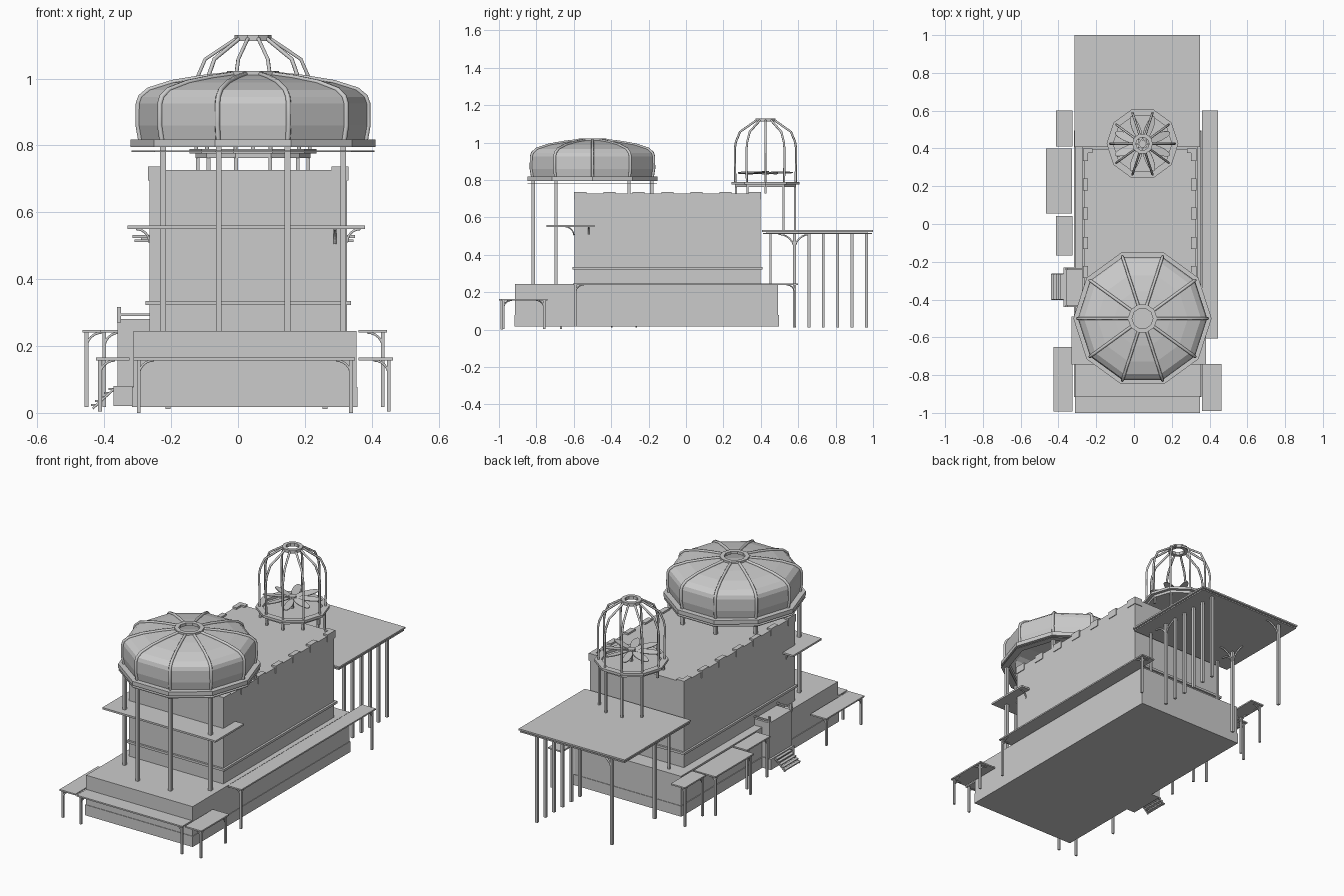
import bpy, bmesh
from math import sin, cos, pi, radians
from mathutils import Vector

if "Cube" in bpy.data.objects:
    bpy.data.objects.remove(bpy.data.objects["Cube"])


def finish(name, bm, smooth=False):
    bmesh.ops.recalc_face_normals(bm, faces=bm.faces)
    me = bpy.data.meshes.new(name)
    bm.to_mesh(me)
    bm.free()
    ob = bpy.data.objects.new(name, me)
    bpy.context.collection.objects.link(ob)
    return ob


def add_box(bm, x0, x1, y0, y1, z0, z1):
    vs = bmesh.ops.create_cube(bm, size=1)["verts"]
    for v in vs:
        v.co = Vector(((x0 + x1) / 2 + v.co.x * (x1 - x0),
                       (y0 + y1) / 2 + v.co.y * (y1 - y0),
                       (z0 + z1) / 2 + v.co.z * (z1 - z0)))


def boxes(name, *dims):
    bm = bmesh.new()
    for d in dims:
        add_box(bm, *d)
    return finish(name, bm)


def revolve(name, profile, cx, cy, n=10, closed=True):
    """Faceted ring or shell from (radius, z) points, corner on the x axis."""
    bm = bmesh.new()
    rows = [[bm.verts.new((cx + r * cos(2 * pi * i / n), cy + r * sin(2 * pi * i / n), z))
             for r, z in profile] for i in range(n)]
    m = len(profile)
    for i in range(n):
        a, b = rows[i], rows[(i + 1) % n]
        for k in range(m if closed else m - 1):
            j = (k + 1) % m
            bm.faces.new((a[k], b[k], b[j], a[j]))
    return finish(name, bm)


def tube(name, paths, r):
    """Square-ish bars along a list of paths."""
    cu = bpy.data.curves.new(name, 'CURVE')
    cu.dimensions = '3D'
    cu.bevel_depth = r
    cu.bevel_resolution = 1
    cu.use_fill_caps = True
    for p in paths:
        s = cu.splines.new('POLY')
        s.points.add(len(p) - 1)
        for q, c in zip(s.points, p):
            q.co = (*c, 1)
    ob = bpy.data.objects.new(name, cu)
    bpy.context.collection.objects.link(ob)
    return ob


def ring(r0, r1, z0, z1):
    return [(r0, z0), (r1, z0), (r1, z1), (r0, z1)]


def polar(c, r, deg, z):
    return (c[0] + r * cos(radians(deg)), c[1] + r * sin(radians(deg)), z)


def brackets(name, items, r=0.004):
    """Quarter-arc braces: (x, y, canopy z, dx, dy, size)."""
    paths = []
    for x, y, z, dx, dy, s in items:
        paths.append([(x + dx * s * (1 - cos(t * pi / 12)), y + dy * s * (1 - cos(t * pi / 12)),
                       z - s + s * sin(t * pi / 12)) for t in range(7)])
    tube(name, paths, r)


def posts(name, pts, z0, z1, h=0.0055):
    boxes(name, *[(x - h, x + h, y - h, y + h, z0, z1) for x, y in pts])


# Base and main building
boxes("base", (-.313, .355, -.914, .493, .02, .245))
boxes("plinth", (-.317, .358, -.917, .496, .018, .078))
boxes("main_block", (-.265, .326, -.597, .397, .24, .727))
boxes("wall_band", (-.276, .338, -.608, .408, .322, .335))

# Battlements along the roof edge
merlons = []
for i in range(7):
    y = -.597 + i * .155
    for x0, x1 in ((-.269, -.243), (.302, .330)):
        merlons.append((x0, x1, y, y + .064, .695, .737))
for x0, x1 in ((-.269, -.22), (.28, .330)):
    for y0, y1 in ((-.6, -.575), (.376, .401)):
        merlons.append((x0, x1, y0, y1, .695, .737))
boxes("battlements", *merlons)

# Balcony around the front
boxes("balcony", (-.33, .38, -.745, -.49, .55, .56))
brackets("balcony_braces", [(x, -.6, .55, 0, -1, .045) for x in (-.23, .29)] +
         [(-.265, -.52, .55, -1, 0, .04), (.326, -.52, .55, 1, 0, .04)])

# Big domed pavilion
B = (.045, -.5)
revolve("big_dome_rim", ring(.32, .366, .795, .818), *B)
revolve("big_dome_lower_rim", ring(.325, .364, .781, .785), *B)
prof = [(.335, .815), (.343, .86), (.342, .925), (.335, .945), (.31, .966), (.24, .988), (.15, 1.003), (.07, 1.012)]
dome = revolve("big_dome_shell", prof, *B, closed=False)
sol = dome.modifiers.new("thickness", 'SOLIDIFY')
sol.thickness = .006
revolve("big_dome_top_ring", ring(.055, .078, 1.006, 1.022), *B)
tube("big_dome_ribs", [[polar(B, r + .002, a * 36, z + .001) for r, z in prof] for a in range(10)], .008)
front = [polar(B, .333, a, 0)[:2] for a in (216, 252, 288, 324)]
back = [polar(B, .333, a, 0)[:2] for a in (36, 72, 108, 144)]
posts("big_dome_front_columns", front, .245, .797, .0085)
posts("big_dome_back_columns", back, .727, .797, .0085)

# Open-ribbed small pavilion
S = (.045, .425)
revolve("small_dome_rim", ring(.155, .19, .776, .79), *S)
revolve("small_dome_floor", [(.0005, .762), (.172, .762), (.172, .777), (.0005, .777)], *S)
small = [(.17, .785), (.172, .97), (.166, 1.005), (.143, 1.058), (.05, 1.12)]
tube("small_dome_ribs", [[polar(S, r, a * 36, z) for r, z in small] for a in range(10)], .006)
revolve("small_dome_top_ring", ring(.035, .055, 1.112, 1.13), *S)
posts("small_dome_back_columns", [polar(S, .165, a * 36, 0)[:2] for a in range(1, 5)], .53, .765)
posts("small_dome_front_columns", [polar(S, .165, a * 36, 0)[:2] for a in range(5, 11)], .727, .765)

# Rotor with flat petals inside the small pavilion
bm = bmesh.new()
for k in range(8):
    t = 2 * pi * (k + .5) / 8
    ring_v = []
    for i in range(14):
        u = 2 * pi * i / 14
        l, w = .088 + .07 * cos(u), .022 * sin(u)
        ring_v.append(bm.verts.new((S[0] + l * cos(t) - w * sin(t), S[1] + l * sin(t) + w * cos(t),
                                    .838 + .15 * w)))
    bm.faces.new(ring_v)
petals = finish("rotor_petals", bm)
petals.modifiers.new("thickness", 'SOLIDIFY').thickness = .004
revolve("rotor_hub", [(.001, .83), (.02, .83), (.02, .848), (.001, .848)], *S)
posts("rotor_shaft", [S], .775, .84)

# Rear deck on tall posts
boxes("rear_deck", (-.315, .35, .407, 1, .523, .532), (-.31, .345, .412, .995, .511, .518),
      (-.29, .325, .43, .97, .518, .523))
posts("rear_deck_posts", [(.26, .58 + i * .077) for i in range(6)] + [(-.21, .58), (-.21, .965)], .012, .513, .0075)
posts("rear_deck_inner_posts", [(.26, .452), (-.21, .452)], .245, .513)
brackets("rear_deck_braces", [(x, .58, .511, 0, d, .085) for x in (-.21, .26) for d in (-1, 1)] +
         [(-.21, .965, .511, 1, 0, .085), (-.21, .58, .511, 1, 0, .085)], .005)

# Low canopies: x range, y range, top height, outward direction
canopies = {
    "right_canopy": (.36, .445, -.605, .6, .248, 1),
    "front_right_canopy": (.36, .463, -.99, -.74, .165, 1),
    "front_left_canopy": (-.425, -.325, -.993, -.65, .165, -1),
    "left_back_canopy": (-.412, -.325, .41, .6, .248, -1),
    "left_middle_canopy": (-.465, -.328, .055, .4, .248, -1),
    "left_front_canopy": (-.412, -.325, -.167, .042, .248, -1),
}
for name, (x0, x1, y0, y1, z, side) in canopies.items():
    boxes(name, (x0, x1, y0, y1, z - .008, z))
    px = x1 - .012 if side > 0 else x0 + .012
    ends = (y0 + .014, y1 - .018)
    posts(name + "_posts", [(px, y) for y in ends], .004 if z < .2 else .018, z - .006)
    brackets(name + "_braces", [(px, ends[0], z - .008, 0, 1, .045), (px, ends[1], z - .008, 0, -1, .045)] +
             [(px, y, z - .008, -side, 0, .045) for y in ends])
boxes("front_canopy", (-.313, .35, -1, -.91, .157, .165))
posts("front_canopy_posts", [(-.297, -.985), (.338, -.985)], 0, .16)
brackets("front_canopy_braces", [(-.297, -.985, .157, 1, 0, .045), (.338, -.985, .157, -1, 0, .045)])

# Side entrance with landing, railing and steps
boxes("entrance_block", (-.36, -.265, -.435, -.235, .078, .281), (-.372, -.3, -.44, -.23, .02, .08))
boxes("entrance_rail", (-.362, -.265, -.44, -.432, .29, .298), (-.362, -.265, -.24, -.232, .29, .298))
posts("entrance_rail_posts", [(-.356, -.434), (-.356, -.238)], .27, .316)
boxes("entrance_steps", *[(-.388 - i * .013, -.37 - i * .013, -.4, -.265, .068 - i * .012, .074 - i * .012)
                          for i in range(5)])
tube("entrance_step_stringers", [[(-.37, y, .072), (-.435, y, .013)] for y in (-.398, -.267)], .004)
